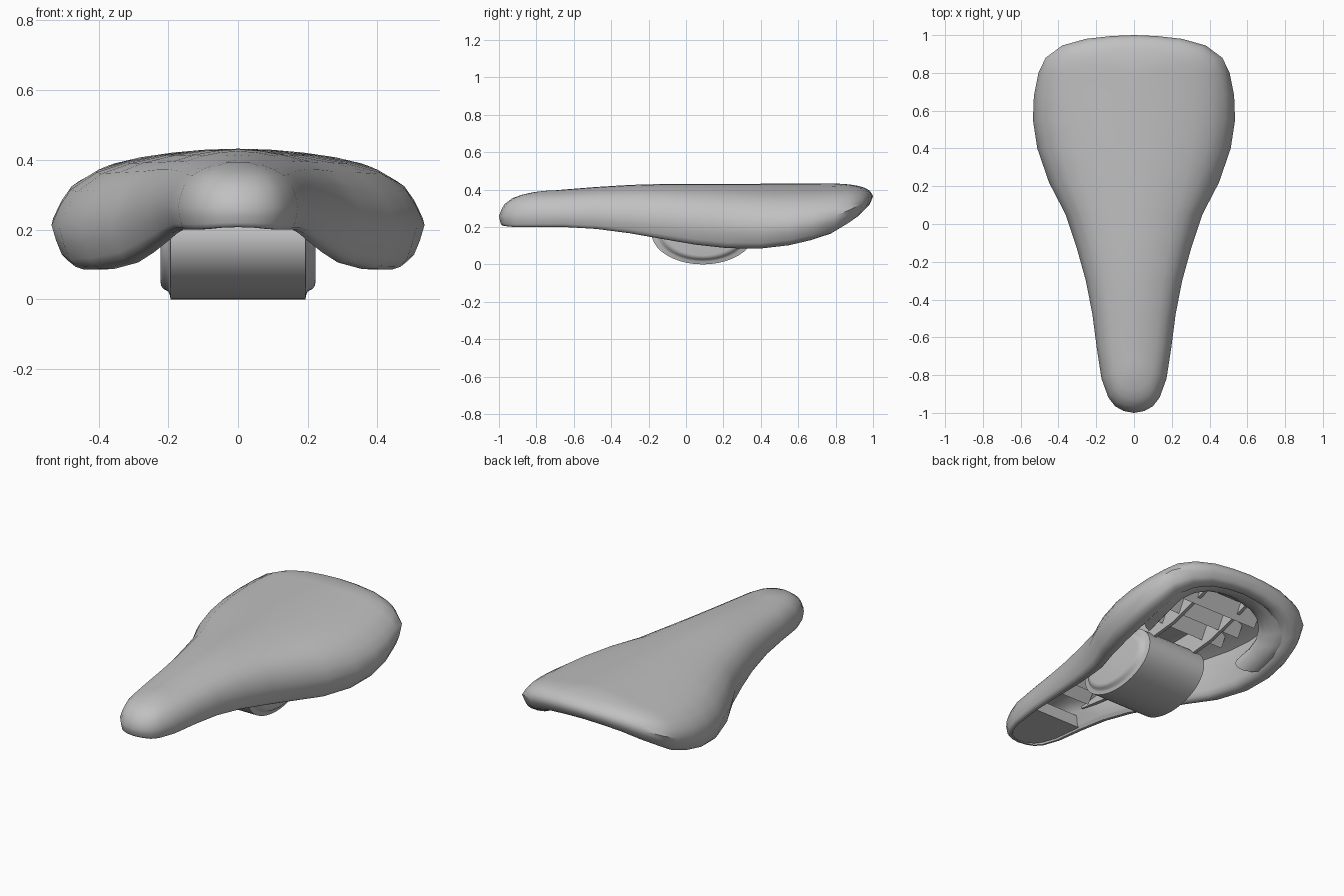
import bpy, bmesh, math

if "Cube" in bpy.data.objects:
    bpy.data.objects.remove(bpy.data.objects["Cube"], do_unlink=True)

grey = bpy.data.materials.new("mid_grey")
grey.use_nodes = True
COLOR = (0.53, 0.53, 0.53, 1)
grey.diffuse_color = COLOR
grey.node_tree.nodes["Principled BSDF"].inputs["Base Color"].default_value = COLOR


def interp(table, t):
    """Linear lookup in a list of (position, value) pairs."""
    if t <= table[0][0]:
        return table[0][1]
    for (a, va), (b, vb) in zip(table, table[1:]):
        if t <= b:
            return va + (vb - va) * (t - a) / (b - a)
    return table[-1][1]


def finish(name, bm, angle=45):
    bmesh.ops.remove_doubles(bm, verts=bm.verts, dist=0.0005)
    bmesh.ops.recalc_face_normals(bm, faces=bm.faces)
    mesh = bpy.data.meshes.new(name)
    bm.to_mesh(mesh)
    bm.free()
    mesh.materials.append(grey)
    ob = bpy.data.objects.new(name, mesh)
    bpy.context.collection.objects.link(ob)
    bpy.ops.object.select_all(action='DESELECT')
    ob.select_set(True)
    bpy.context.view_layer.objects.active = ob
    bpy.ops.object.shade_smooth_by_angle(angle=math.radians(angle))


def loft(bm, rings):
    """Skin a list of equally long closed rings of points."""
    rows = [[bm.verts.new(p) for p in ring] for ring in rings]
    n = len(rows[0])
    for a, b in zip(rows, rows[1:]):
        for i in range(n):
            j = (i + 1) % n
            bm.faces.new((a[i], a[j], b[j], b[i]))
    return rows


def prism(name, points, offset):
    """Push a flat outline out into a solid."""
    bm = bmesh.new()
    face = bm.faces.new([bm.verts.new(p) for p in points])
    new = bmesh.ops.extrude_face_region(bm, geom=[face])["geom"]
    bmesh.ops.translate(bm, vec=offset, verts=[v for v in new if isinstance(v, bmesh.types.BMVert)])
    finish(name, bm, 30)


# Half outline (y, half width) and height curves along the length
half = [(-1, 0), (-.99, .055), (-.965, .1), (-.92, .135), (-.82, .172), (-.65, .198),
        (-.48, .22), (-.3, .255), (-.12, .305), (.05, .362), (.22, .45), (.4, .512),
        (.55, .535), (.68, .53), (.8, .506), (.88, .468), (.945, .38), (.98, .255),
        (.995, .12), (1, 0)]
top = [(-.7, .396), (-.6, .405), (-.4, .42), (-.2, .43), (.8, .432)]
mid = [(-1, .26), (-.85, .265), (-.5, .265), (-.2, .25), (.1, .22), (.4, .205), (.6, .215),
       (.8, .26), (.93, .315), (1, .365)]
low = [(-1, .207), (-.95, .2), (-.6, .2), (-.4, .183), (-.2, .15), (0, .112), (.2, .087),
       (.4, .085), (.6, .108), (.8, .165), (.93, .235), (1, .3)]
outline = [(w, y) for y, w in half] + [(-w, y) for y, w in half[-2:0:-1]]
TOP_SPINE, RIM_SPINE = (-.7, .8), (-.85, .62)


def ring(s, height, ends):
    """Outline shrunk by s towards a centre line between two ends."""
    points = []
    for x, y in outline:
        c = max(ends[0], min(ends[1], y))
        points.append((x * s, c + (y - c) * s, height(y)))
    return points


def upper(drop, thick=0):
    return lambda y: interp(top, y) - thick - drop * (interp(top, y) - interp(mid, y))


def lower(k, lift=0):
    return lambda y: interp(mid, y) + k * (interp(low, y) - interp(mid, y)) + lift


# Padded saddle: domed top, rolled rim and hollow underside
dome = [(0, 0), (.2, .02), (.4, .08), (.6, .18), (.76, .31), (.9, .54), (.955, .75), (1, 1)]
rim = [(.975, lower(.4)), (.945, lower(.76)), (.91, lower(.93)), (.86, lower(1)), (.79, lower(1)),
       (.75, lower(1, .015)), (.72, lower(.7)), (.68, upper(.35, .05)), (.4, upper(.08, .05)),
       (0, upper(0, .05))]
bm = bmesh.new()
loft(bm, [ring(s, upper(d), TOP_SPINE) for s, d in dome] + [ring(s, h, RIM_SPINE) for s, h in rim])
finish("saddle_shell", bm, 50)

# Flat plate closing the underside of the nose
nose = [p for p in ring(.8, lambda y: .21, RIM_SPINE) if p[1] < -.6]
prism("nose_plate", sorted(nose, key=lambda p: math.atan2(p[0], -p[1] - .75)), (0, 0, .07))

# Broad horseshoe lip inside the rear rim
turn = [i * math.tau / 12 for i in range(12)]
sections = []
for x, y, z in ring(.7, lambda y: interp(low, y) + .06, RIM_SPINE):
    if y > .5:
        r = math.hypot(x, y - .3)
        dx, dy = x / r, (y - .3) / r
        sections.append([(x + dx * .09 * math.cos(a), y + dy * .09 * math.cos(a),
                          z + .05 * math.sin(a)) for a in turn])
bm = bmesh.new()
rows = loft(bm, sections)
for cap in (rows[0], rows[-1]):
    bm.faces.new(cap)
finish("rear_lip", bm)

# Oval clamp barrel across the middle with softly rounded end caps
barrel = [(-.222, .72), (-.22, .78), (-.212, .83), (-.2, .87), (-.197, .9), (-.193, 1)]
barrel += [(-x, s) for x, s in reversed(barrel)]
turn = [i * math.tau / 40 for i in range(40)]
bm = bmesh.new()
rows = loft(bm, [[(x, .09 + .275 * s * math.cos(a), .17 + .17 * s * math.sin(a)) for a in turn]
                 for x, s in barrel])
for cap in (rows[0], rows[-1]):
    bm.faces.new(cap)
finish("clamp_barrel", bm, 50)

# Under-frame: lengthwise fins and wedge shaped cross ribs
for side, name in ((1, "left"), (-1, "right")):
    x = side * .13
    prism(name + "_fin", [(x, -.6, .33), (x, -.6, .3), (x, -.2, .25), (x, .2, .22), (x, .5, .25),
                          (x, .78, .33), (x, .78, .37), (x, 0, .37)], (side * .02, 0, 0))

for i, y in enumerate((-.52, -.4, -.28, .42, .56, .7)):
    w, z = (.11, .35) if y < 0 else (.27, .37)
    prism("cross_rib_%d" % (i + 1), [(-w, y - .05, z), (-w, y + .05, z), (-w, y, .28)],
          (2 * w, 0, 0))
